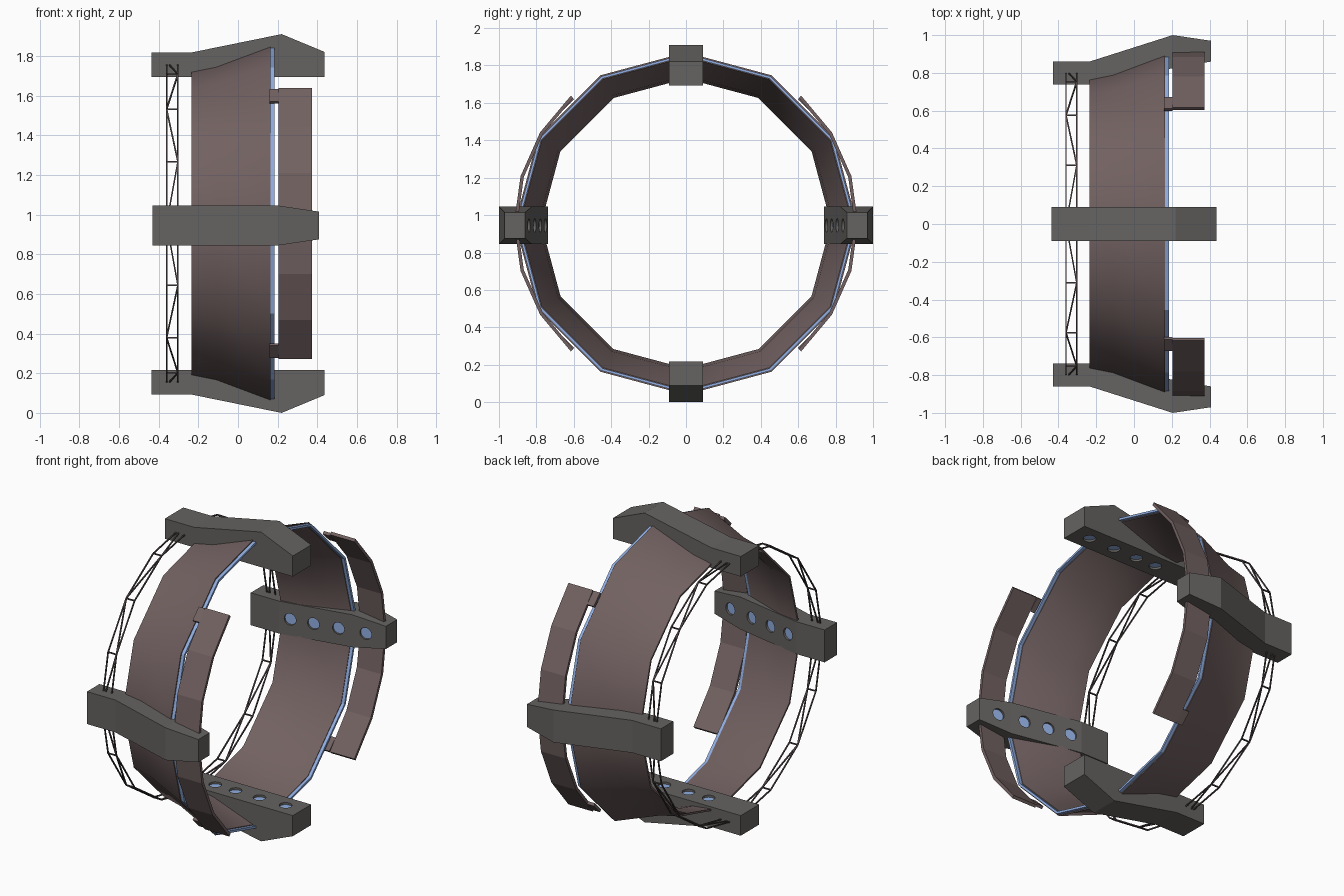
import bpy, bmesh, math
from mathutils import Vector, Matrix

if "Cube" in bpy.data.objects:
    bpy.data.objects.remove(bpy.data.objects["Cube"])

C = 0.955  # height of the ring axis


def material(name, rgb):
    m = bpy.data.materials.new(name)
    m.diffuse_color = (*rgb, 1)
    m.use_nodes = True
    m.node_tree.nodes["Principled BSDF"].inputs["Base Color"].default_value = m.diffuse_color
    return m


BROWN = material("brown_metal", (0.17, 0.12, 0.12))
DARK = material("dark_rod", (0.08, 0.06, 0.06))
GREY = material("dark_grey", (0.13, 0.125, 0.12))
BLUE = material("blue_glow", (0.28, 0.42, 0.75))


def polar(x, r, a):
    return Vector((x, r * math.cos(a), C + r * math.sin(a)))


def finish(bm, name, mat, smooth=False):
    bmesh.ops.recalc_face_normals(bm, faces=bm.faces)
    me = bpy.data.meshes.new(name)
    bm.to_mesh(me)
    bm.free()
    ob = bpy.data.objects.new(name, me)
    bpy.context.collection.objects.link(ob)
    me.materials.append(mat)
    if smooth:
        bpy.ops.object.select_all(action='DESELECT')
        ob.select_set(True)
        bpy.context.view_layer.objects.active = ob
        bpy.ops.object.shade_smooth_by_angle(angle=math.radians(40))
    return ob


def loft(bm, loops, closed):
    """Skin a list of equal-length vertex loops."""
    rows = [[bm.verts.new(p) for p in lp] for lp in loops]
    n = len(rows[0])
    for i in range(len(rows) - (0 if closed else 1)):
        a, b = rows[i], rows[(i + 1) % len(rows)]
        for j in range(n):
            bm.faces.new((a[j], a[(j + 1) % n], b[(j + 1) % n], b[j]))
    if not closed:
        bm.faces.new(rows[0])
        bm.faces.new(rows[-1])


def sweep(bm, profile, angles, closed=False):
    """Sweep an (x, radius) profile round the ring axis."""
    loft(bm, [[polar(x, r, math.radians(a)) for x, r in profile] for a in angles], closed)


def rect(x0, x1, r0, r1):
    return [(x0, r0), (x0, r1), (x1, r1), (x1, r0)]


def rod(bm, a, b, r=0.005):
    d = (b - a).normalized()
    u = d.orthogonal().normalized()
    v = d.cross(u)
    loft(bm, [[p + r * s for s in (u, v, -u, -v)] for p in (a, b)], False)


# Main flared band and the blue strip along its wide rim
twelve = range(0, 360, 30)
bm = bmesh.new()
sweep(bm, [(-0.235, 0.787), (-0.11, 0.812), (0.165, 0.915),
           (0.165, 0.89), (-0.11, 0.79), (-0.235, 0.775)], twelve, True)
finish(bm, "main_band", BROWN, True)
bm = bmesh.new()
sweep(bm, rect(0.15, 0.185, 0.894, 0.908), twelve, True)
finish(bm, "blue_rim", BLUE)

# Curved side panels, joined to the band by a tab at each end
for name, mid in (("back_panel", 0), ("front_panel", 180)):
    bm = bmesh.new()
    sweep(bm, rect(0.205, 0.372, 0.902, 0.92), [mid + a for a in range(-48, 49, 16)])
    for s in (-1, 1):
        sweep(bm, rect(0.16, 0.205, 0.894, 0.912), [mid + s * 42.5, mid + s * 48])
    finish(bm, name, BROWN)

# Wire truss ring on the narrow side
bm = bmesh.new()
xs, R = (-0.36, -0.303), 0.815
for i in range(16):
    a, b = math.radians(22.5 * i), math.radians(22.5 * (i + 1))
    for x in xs:
        rod(bm, polar(x, R, a), polar(x, R, b))
    rod(bm, polar(xs[0], R, a), polar(xs[1], R, a))
    rod(bm, polar(xs[i % 2], R, a), polar(xs[1 - i % 2], R, b))
finish(bm, "truss_ring", DARK)


def clamp_block(name, deg, sections, holes, dz=0.0):
    """Block lofted from (x, inner, outer, half width), with recessed lights inside."""
    a = math.radians(deg)
    tang = Vector((0, -math.sin(a), math.cos(a)))
    off = Vector((0, 0, dz))
    bm = bmesh.new()
    loft(bm, [[polar(x, r, a) + tang * w + off
               for r, w in ((ri, -h), (ro, -h), (ro, h), (ri, h))]
              for x, ri, ro, h in sections], False)
    block = finish(bm, name, GREY)
    cut, lights = bmesh.new(), bmesh.new()
    for hx in holes:
        for s, t in zip(sections, sections[1:]):
            if s[0] <= hx < t[0]:
                k = (t[1] - s[1]) / (t[0] - s[0])
                r = s[1] + k * (hx - s[0])
        out = (polar(-k, 1, a) - Vector((0, 0, C))).normalized()
        rot = out.to_track_quat('Z', 'Y').to_matrix().to_4x4()
        p = polar(hx, r, a) + off
        bmesh.ops.create_cone(cut, cap_ends=True, segments=20, radius1=0.036, radius2=0.036,
                              depth=0.04, matrix=Matrix.Translation(p) @ rot)
        bmesh.ops.create_cone(lights, cap_ends=True, segments=20, radius1=0.036, radius2=0.036,
                              depth=0.01, matrix=Matrix.Translation(p + out * 0.018) @ rot)
    cutter = finish(cut, name + "_cutter", GREY)
    cutter.hide_render = True
    mod = block.modifiers.new("light_holes", 'BOOLEAN')
    mod.operation, mod.object, mod.solver = 'DIFFERENCE', cutter, 'EXACT'
    bpy.context.view_layer.objects.active = block
    bpy.ops.object.modifier_apply(modifier=mod.name)
    bpy.data.objects.remove(cutter)
    finish(lights, name + "_lights", BLUE)


# Four clamp blocks: flat-bottomed at top and bottom, tapered at the sides
upright = [(-0.437, 0.738, 0.862, 0.09), (-0.237, 0.738, 0.862, 0.09),
           (0.22, 0.738, 0.955, 0.09), (0.437, 0.738, 0.865, 0.09)]
side = [(-0.43, 0.738, 0.86, 0.1), (-0.235, 0.738, 0.86, 0.1),
        (0.205, 0.825, 1.0, 0.1), (0.408, 0.86, 0.97, 0.07)]
for name, deg in (("top_block", 90), ("bottom_block", 270)):
    clamp_block(name, deg, upright, (-0.155, -0.017, 0.147, 0.325))
for name, deg in (("back_block", 0), ("front_block", 180)):
    clamp_block(name, deg, side, (-0.17, -0.03, 0.12, 0.285), -0.01)
